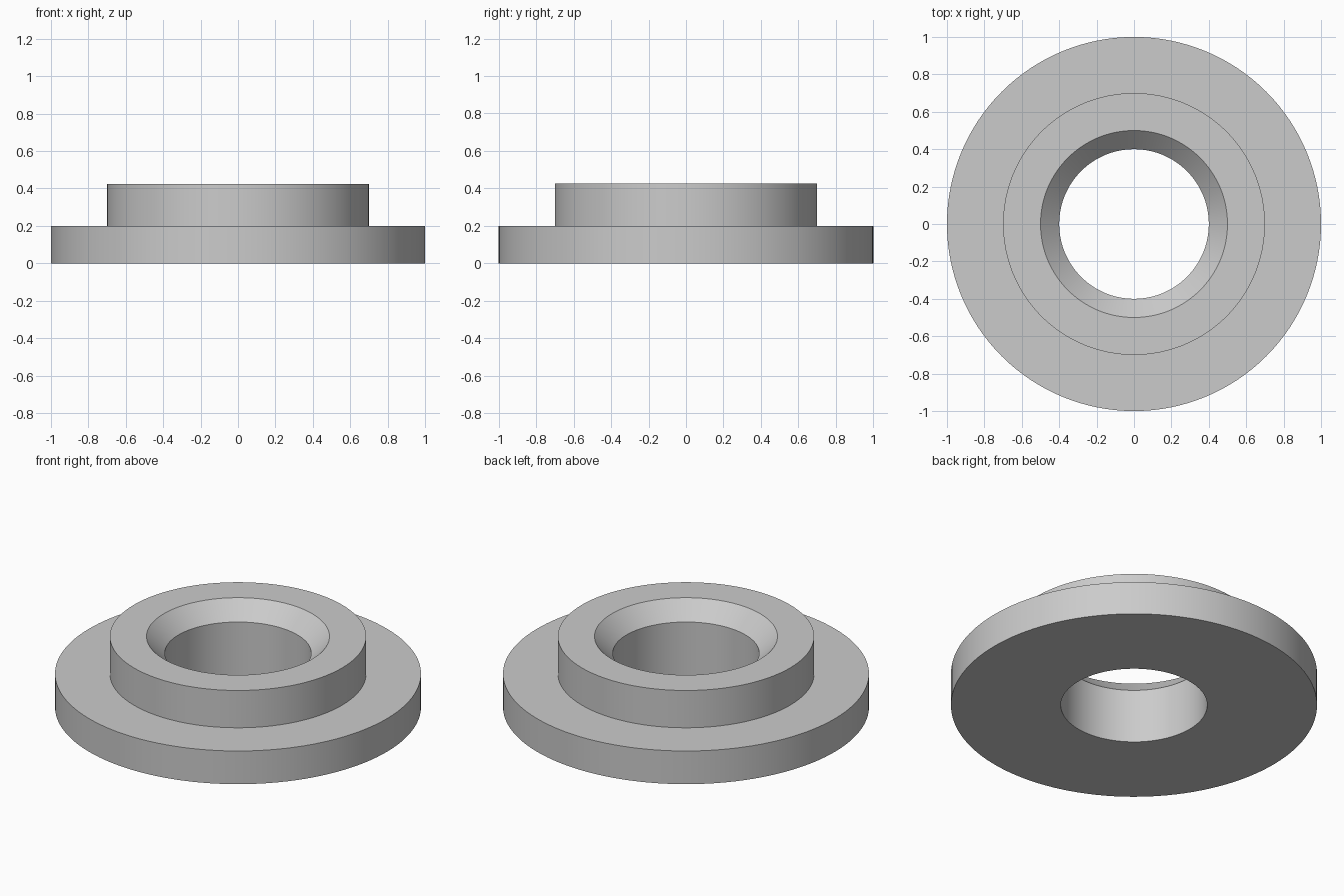
import bpy
import bmesh
import math

cube = bpy.data.objects.get("Cube")
if cube:
    bpy.data.objects.remove(cube, do_unlink=True)

# Single plain grey material
grey = bpy.data.materials.new("plain_grey")
grey.use_nodes = True
colour = (0.6, 0.6, 0.6, 1)
grey.diffuse_color = colour
grey.node_tree.nodes["Principled BSDF"].inputs["Base Color"].default_value = colour

# Dimensions
FLANGE_R, HUB_R, BORE_R = 1.0, 0.7, 0.4
FLANGE_H, TOTAL_H, CHAMFER = 0.2, 0.425, 0.1
SEGMENTS = 128


def lathe(name, profile, material):
    """Spin a closed (radius, height) profile around z."""
    bm = bmesh.new()
    verts = [bm.verts.new((r, 0, z)) for r, z in profile]
    edges = [bm.edges.new((v, verts[i - 1])) for i, v in enumerate(verts)]
    bmesh.ops.spin(bm, geom=verts + edges, cent=(0, 0, 0), axis=(0, 0, 1),
                   angle=math.tau, steps=SEGMENTS, use_merge=True)
    bmesh.ops.remove_doubles(bm, verts=bm.verts[:], dist=0.0001)
    bmesh.ops.recalc_face_normals(bm, faces=bm.faces[:])
    mesh = bpy.data.meshes.new(name)
    bm.to_mesh(mesh)
    bm.free()
    mesh.materials.append(material)
    obj = bpy.data.objects.new(name, mesh)
    bpy.context.collection.objects.link(obj)
    return obj


# Flanged bushing: wide base, raised hub, bore with a chamfered mouth
bushing = lathe("flanged_bushing", [
    (BORE_R, 0),
    (FLANGE_R, 0),
    (FLANGE_R, FLANGE_H),
    (HUB_R, FLANGE_H),
    (HUB_R, TOTAL_H),
    (BORE_R + CHAMFER, TOTAL_H),
    (BORE_R, TOTAL_H - CHAMFER),
], grey)

# Smooth round walls, crisp rims
bpy.ops.object.select_all(action="DESELECT")
bushing.select_set(True)
bpy.context.view_layer.objects.active = bushing
bpy.ops.object.shade_smooth_by_angle(angle=math.radians(30))
